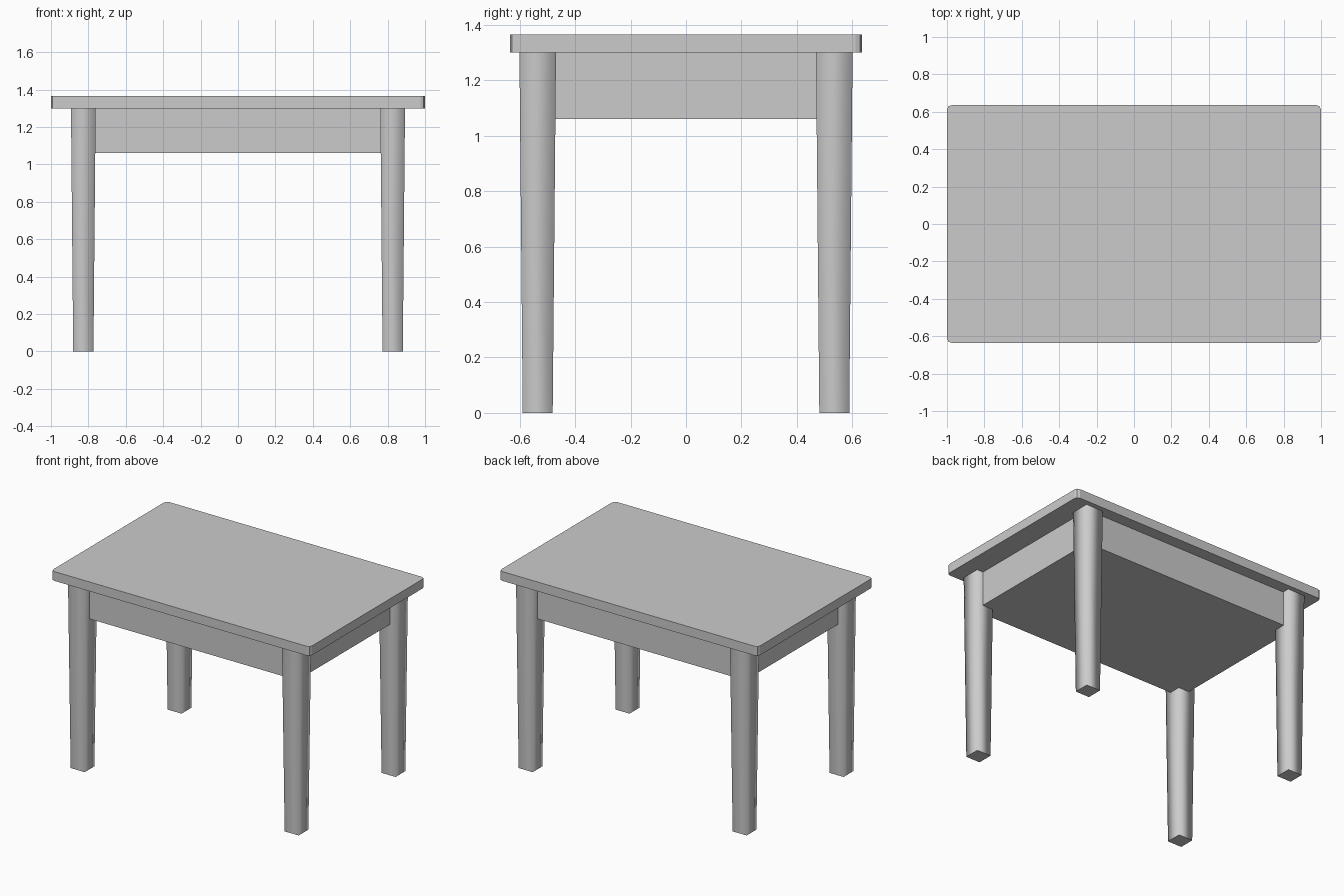
import bpy
import bmesh
from mathutils import Matrix

cube = bpy.data.objects.get("Cube")
if cube:
    bpy.data.objects.remove(cube, do_unlink=True)

GREY = (0.6, 0.6, 0.6, 1)
grey = bpy.data.materials.new("plain grey")
grey.use_nodes = True
grey.diffuse_color = GREY
grey.node_tree.nodes["Principled BSDF"].inputs["Base Color"].default_value = GREY


def add_object(name, bm):
    mesh = bpy.data.meshes.new(name)
    bm.to_mesh(mesh)
    bm.free()
    mesh.materials.append(grey)
    obj = bpy.data.objects.new(name, mesh)
    bpy.context.collection.objects.link(obj)
    return obj


def box(half_x, half_y, z0, z1):
    bm = bmesh.new()
    size = Matrix.Diagonal((2 * half_x, 2 * half_y, z1 - z0, 1))
    bmesh.ops.create_cube(bm, size=1, matrix=Matrix.Translation((0, 0, (z0 + z1) / 2)) @ size)
    return bm


def upright_edges(bm):
    return [e for e in bm.edges if abs(e.verts[0].co.z - e.verts[1].co.z) > 0.01]


# Table top with eased corners
bm = box(1, 0.635, 1.30, 1.365)
bmesh.ops.bevel(bm, geom=upright_edges(bm), offset=0.024, segments=2,
                profile=0.5, affect='EDGES')
add_object("table_top", bm)

# Solid apron under the top
add_object("apron", box(0.845, 0.552, 1.06, 1.30))

# Four tapered square legs with softly shaded sides
LEG_TOP, LEG_FOOT = 0.066, 0.054
for side, sx in (("left", 1), ("right", -1)):
    for end, sy in (("front", -1), ("back", 1)):
        bm = box(LEG_TOP, LEG_TOP, 0, 1.30)
        for v in bm.verts:
            if v.co.z < 0.1:
                v.co.xy *= LEG_FOOT / LEG_TOP
        bm.normal_update()
        for f in bm.faces:
            f.smooth = abs(f.normal.z) < 0.5
        uprights = set(upright_edges(bm))
        for e in bm.edges:
            e.smooth = e in uprights
        leg = add_object(f"{end}_{side}_leg", bm)
        leg.location = (sx * 0.827, sy * 0.535, 0)
